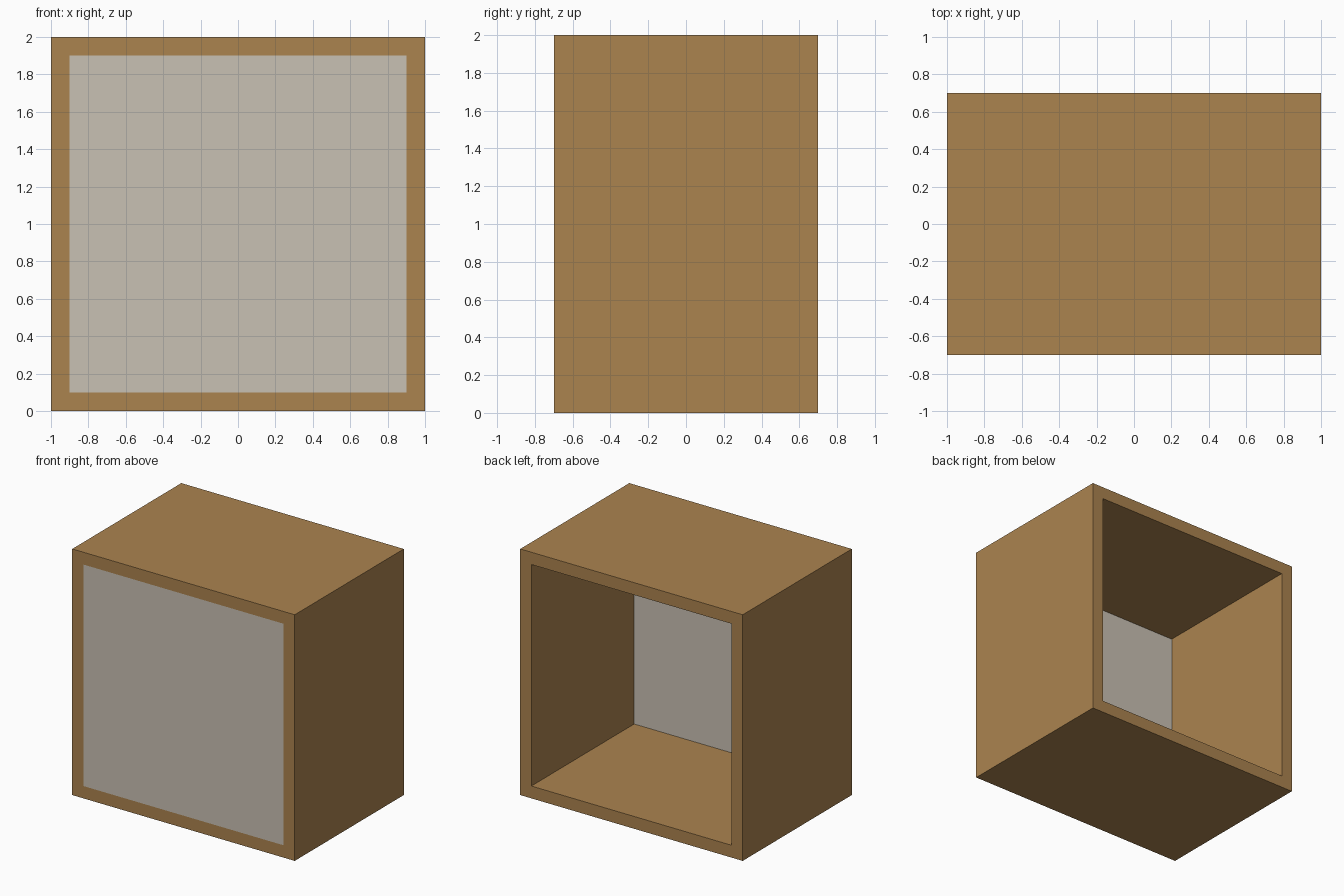
import bpy, bmesh

if "Cube" in bpy.data.objects:
    bpy.data.objects.remove(bpy.data.objects["Cube"])

W, D, H, T = 2.0, 1.4, 2.0, 0.1   # width, depth, height, wall thickness
PANEL = 0.08                      # front panel thickness


def material(name, colour):
    m = bpy.data.materials.new(name)
    m.diffuse_color = (*colour, 1)
    m.use_nodes = True
    m.node_tree.nodes["Principled BSDF"].inputs["Base Color"].default_value = m.diffuse_color
    return m


def add_object(name, bm, mat):
    bmesh.ops.recalc_face_normals(bm, faces=bm.faces)
    mesh = bpy.data.meshes.new(name)
    bm.to_mesh(mesh)
    bm.free()
    mesh.materials.append(mat)
    obj = bpy.data.objects.new(name, mesh)
    bpy.context.collection.objects.link(obj)
    return obj


wood = material("warm wood", (0.407, 0.227, 0.078))
grey = material("pale grey", (0.584, 0.533, 0.456))

# Cabinet shell: rectangular ring profile pushed from front to back
bm = bmesh.new()


def loop(inset, y):
    x, lo, hi = W / 2 - inset, inset, H - inset
    return [bm.verts.new((px, y, pz)) for px, pz in ((-x, lo), (x, lo), (x, hi), (-x, hi))]


rings = [loop(0, -D / 2), loop(0, D / 2), loop(T, D / 2), loop(T, -D / 2)]
for a, b in zip(rings, rings[1:] + rings[:1]):
    for i in range(4):
        j = (i + 1) % 4
        bm.faces.new((a[i], a[j], b[j], b[i]))
add_object("cabinet_shell", bm, wood)

# Front panel: fills the front opening, flush with the shell
bm = bmesh.new()
bmesh.ops.create_cube(bm, size=1)
bmesh.ops.scale(bm, vec=(W - 2 * T, PANEL, H - 2 * T), verts=bm.verts)
bmesh.ops.translate(bm, vec=(0, -D / 2 + PANEL / 2, H / 2), verts=bm.verts)
add_object("front_panel", bm, grey)
